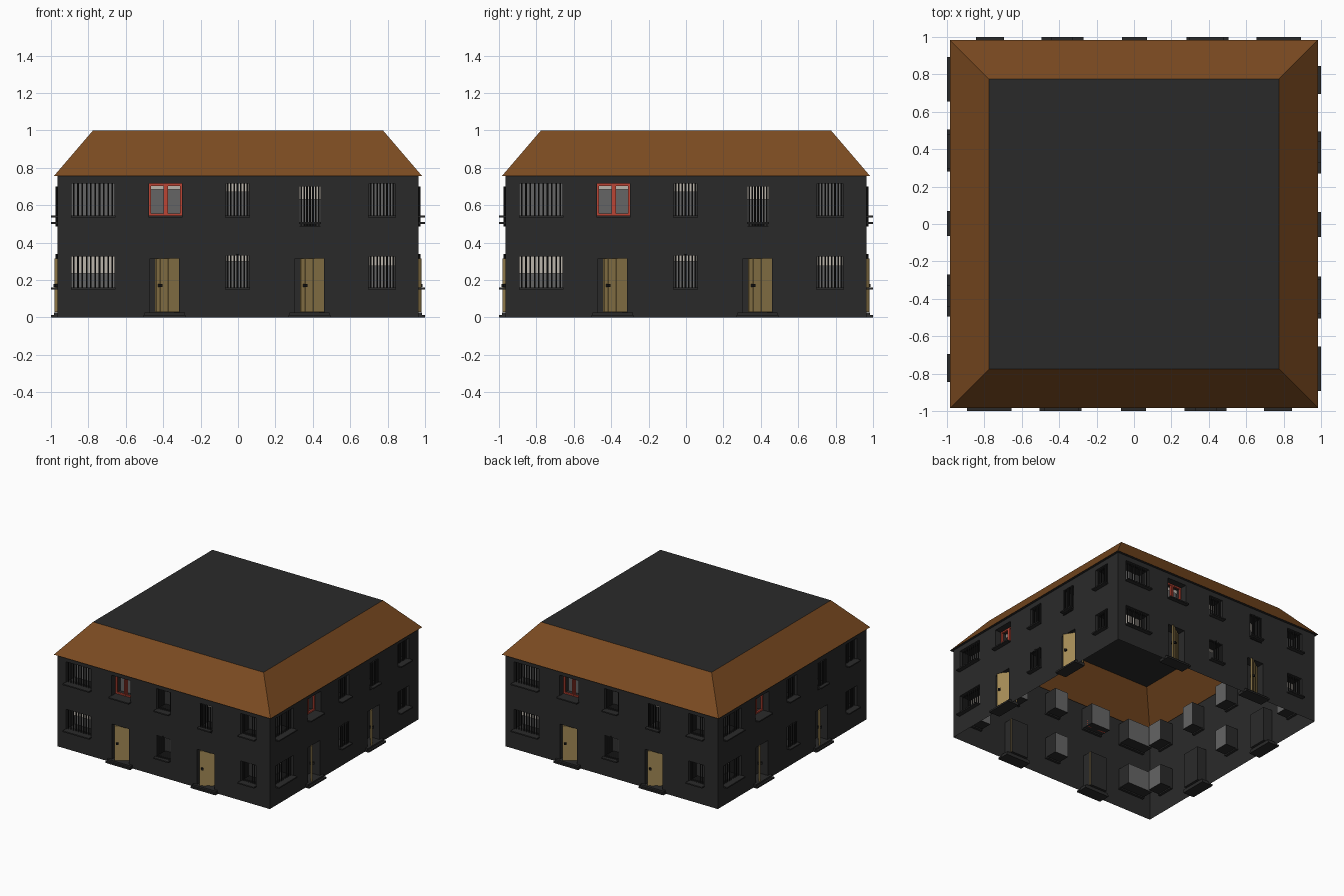
import bpy, bmesh, math
from mathutils import Matrix, Vector

if "Cube" in bpy.data.objects:
    bpy.data.objects.remove(bpy.data.objects["Cube"])

def material(name, *rgb):
    m = bpy.data.materials.new(name)
    m.diffuse_color = (*rgb, 1)
    m.use_nodes = True
    m.node_tree.nodes["Principled BSDF"].inputs["Base Color"].default_value = m.diffuse_color
    return m

DARK = material("dark_wall", 0.023, 0.023, 0.023)
BLACK = material("iron", 0.012, 0.012, 0.012)
BROWN = material("roof_brown", 0.2, 0.07, 0.015)
WOOD = material("door_wood", 0.36, 0.25, 0.09)
RED = material("red_paint", 0.5, 0.06, 0.035)
GLASS = material("glass_grey", 0.13, 0.13, 0.13)
BLIND = material("blind_cream", 0.5, 0.46, 0.41)

WALL, EAVE, TOP = 0.965, 0.985, 0.775    # half widths
WALL_H = 0.755
SIDES = ["front", "right", "back", "left"]

def finish(name, bm, mat, all_sides=True):
    """Turn a bmesh into an object, repeated round the four sides."""
    me = bpy.data.meshes.new(name)
    bm.to_mesh(me)
    bm.free()
    me.materials.append(mat)
    for i, side in enumerate(SIDES if all_sides else [None]):
        ob = bpy.data.objects.new(f"{side}_{name}" if side else name, me)
        ob.rotation_euler.z = i * math.pi / 2
        bpy.context.collection.objects.link(ob)

def quad(bm, *pts):
    bm.faces.new([bm.verts.new(p) for p in pts])

def panel(bm, x0, x1, z0, z1, y):
    quad(bm, (x0, y, z0), (x1, y, z0), (x1, y, z1), (x0, y, z1))

def box(bm, x0, x1, y0, y1, z0, z1, m=Matrix()):
    c = Vector((x0 + x1, y0 + y1, z0 + z1)) / 2
    s = Matrix.Diagonal((x1 - x0, y1 - y0, z1 - z0, 1))
    bmesh.ops.create_cube(bm, size=1, matrix=m @ Matrix.Translation(c) @ s)

def reveal(bm, x0, x1, z0, z1, depth):
    a, b = -WALL, -WALL + depth
    quad(bm, (x0, a, z0), (x0, b, z0), (x0, b, z1), (x0, a, z1))
    quad(bm, (x1, a, z1), (x1, b, z1), (x1, b, z0), (x1, a, z0))
    quad(bm, (x0, a, z0), (x1, a, z0), (x1, b, z0), (x0, b, z0))
    quad(bm, (x0, b, z1), (x1, b, z1), (x1, a, z1), (x0, a, z1))

# windows: x0, x1, z0, z1, bar count, bottom edge of blind (or None)
WINDOWS = [
    (-0.89, -0.66, 0.545, 0.715, 10, None),
    (-0.475, -0.30, 0.545, 0.715, 0, 0.685),
    (-0.065, 0.06, 0.545, 0.715, 7, 0.67),
    (0.33, 0.44, 0.51, 0.70, 7, 0.63),
    (0.70, 0.84, 0.545, 0.715, 8, None),
    (-0.89, -0.66, 0.16, 0.325, 10, 0.235),
    (-0.065, 0.06, 0.16, 0.33, 7, 0.30),
    (0.70, 0.84, 0.16, 0.325, 8, 0.275),
]
DOORS = [(-0.47, -0.315, 0.027, 0.315), (0.305, 0.46, 0.027, 0.315)]
WIN_DEPTH, DOOR_DEPTH = 0.115, 0.085

# wall sheet with openings, reveals and soffit
bm = bmesh.new()
holes = [w[:4] for w in WINDOWS] + DOORS
xs = sorted({-WALL, WALL} | {v for h in holes for v in h[:2]})
zs = sorted({0, WALL_H} | {v for h in holes for v in h[2:]})
for x0, x1 in zip(xs, xs[1:]):
    for z0, z1 in zip(zs, zs[1:]):
        cx, cz = (x0 + x1) / 2, (z0 + z1) / 2
        if not any(h[0] < cx < h[1] and h[2] < cz < h[3] for h in holes):
            panel(bm, x0, x1, z0, z1, -WALL)
for w in WINDOWS:
    reveal(bm, *w[:4], WIN_DEPTH)
for d in DOORS:
    reveal(bm, *d, DOOR_DEPTH)
    panel(bm, *d, -WALL + DOOR_DEPTH)
quad(bm, (-WALL, -WALL, WALL_H), (WALL, -WALL, WALL_H),
     (EAVE, -EAVE, WALL_H), (-EAVE, -EAVE, WALL_H))
bmesh.ops.remove_doubles(bm, verts=bm.verts, dist=1e-5)
finish("wall", bm, DARK)

# glass, blinds, sills and bars
glass, blinds, sills, bars = (bmesh.new() for _ in range(4))
for x0, x1, z0, z1, n, blind in WINDOWS:
    panel(glass, x0, x1, z0, z1, -WALL + WIN_DEPTH)
    if blind:
        panel(blinds, x0, x1, blind, z1, -WALL + WIN_DEPTH - 0.01)
    box(sills, x0 - 0.004, x1 + 0.004, -1.0, -WALL + 0.02, z0 - 0.01, z0)
    hung = z0 == 0.51                      # bars hanging past the sill
    centre = z0 == 0.16 and x0 == -0.065   # bars in front of the wall
    y = -0.97 if hung or centre else -0.945
    for i in range(n):
        x = x0 + (x1 - x0) * (i + 0.5) / n
        low = 0.485 if hung else z0
        high = 0.34 if centre and i == n // 2 else z1
        bmesh.ops.create_cone(
            bars, cap_ends=True, segments=8, radius1=0.0045, radius2=0.0045,
            depth=high - low, matrix=Matrix.Translation((x, y, (low + high) / 2)))
    if hung:
        box(bars, x0, x1, y - 0.004, y + 0.004, 0.485, 0.49)
finish("window_glass", glass, GLASS)
finish("window_blinds", blinds, BLIND)
finish("window_sills", sills, DARK)
finish("window_bars", bars, BLACK)

# red casement: two framed leaves
bm = bmesh.new()
x0, x1, z0, z1 = WINDOWS[1][:4]
mid, t = (x0 + x1) / 2, 0.011
for a, b in ((x0, mid - 0.001), (mid + 0.001, x1)):
    for p, q in ((a, a + t), (b - t, b)):
        box(bm, p, q, -0.91, -0.895, z0, z1)
    for p, q in ((z0, z0 + t), (z1 - t, z1)):
        box(bm, a + t, b - t, -0.91, -0.895, p, q)
finish("red_casement", bm, RED)

# plank doors standing ajar, with handles and steps
leaf, knobs, steps = (bmesh.new() for _ in range(3))
PLANKS = 6
for x0, x1, z0, z1 in DOORS:
    hinge = Matrix.Translation((x1, -WALL + DOOR_DEPTH - 0.005, 0)) @ Matrix.Rotation(math.radians(36), 4, "Z")
    w = x1 - x0
    for i in range(PLANKS):
        a = -w + w * i / PLANKS
        out = 0.009 if i % 2 else 0.006
        box(leaf, a, a + w / PLANKS, -out, 0.005, z0 + 0.003, z1, hinge)
    box(knobs, -0.143, -0.125, -0.022, -0.006, 0.163, 0.179, hinge)
    box(knobs, -0.143, -0.125, 0.005, 0.015, 0.163, 0.179, hinge)
    c = (x0 + x1) / 2
    box(steps, c - 0.112, c + 0.112, -1.0, -0.90, 0, 0.013)
    box(steps, c - 0.108, c + 0.108, -0.985, -0.90, 0.013, 0.027)
finish("door_leaves", leaf, WOOD)
finish("door_handles", knobs, BLACK)
finish("door_steps", steps, DARK)

# sloping roof sides and flat top
bm = bmesh.new()
r2 = math.sqrt(2)
bmesh.ops.create_cone(
    bm, cap_ends=False, segments=4, radius1=EAVE * r2, radius2=TOP * r2, depth=1 - WALL_H,
    matrix=Matrix.Translation((0, 0, (1 + WALL_H) / 2)) @ Matrix.Rotation(math.pi / 4, 4, "Z"))
finish("roof_slopes", bm, BROWN, False)
bm = bmesh.new()
bmesh.ops.create_grid(bm, x_segments=1, y_segments=1, size=TOP, matrix=Matrix.Translation((0, 0, 1)))
finish("roof_top", bm, DARK, False)
